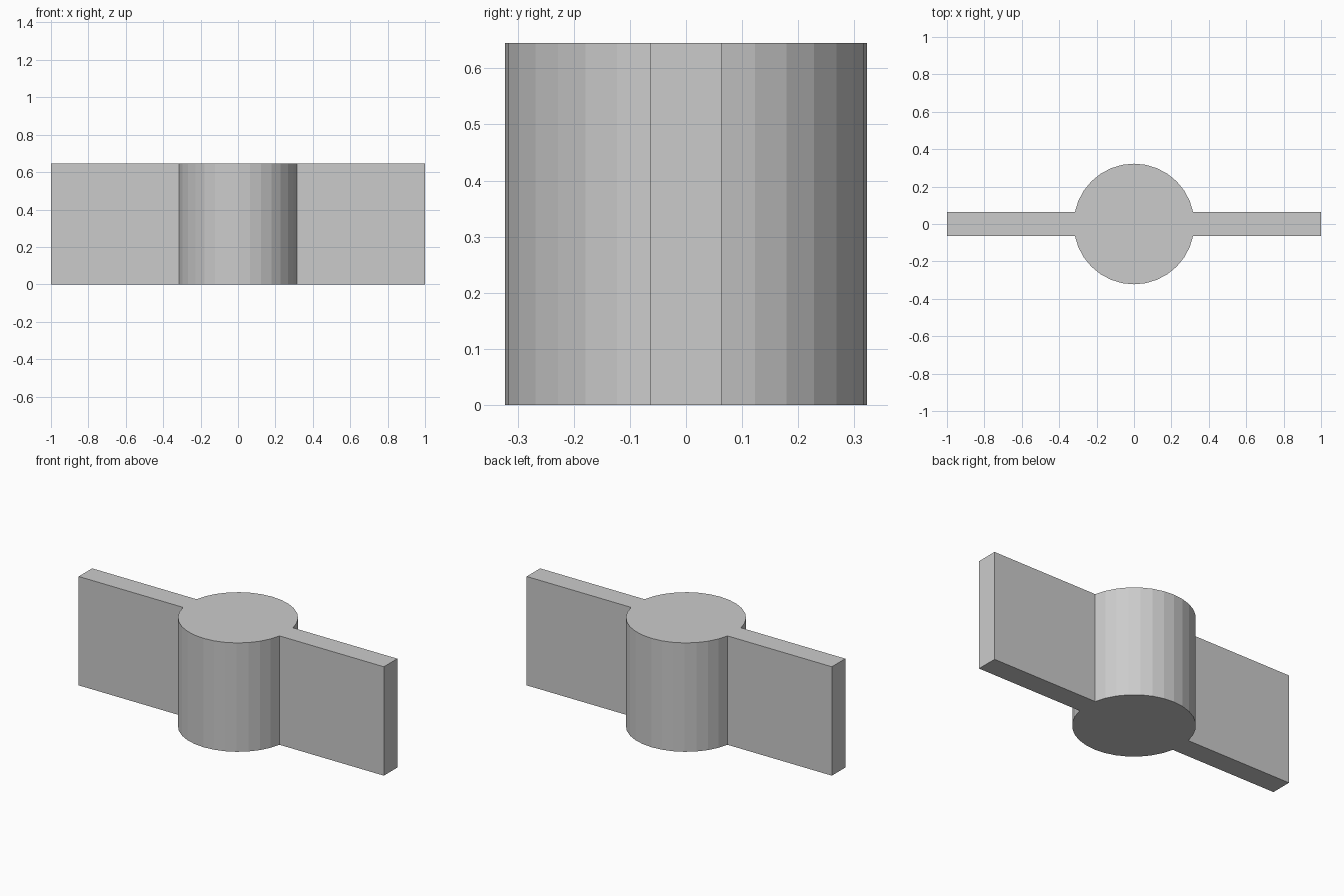
import bpy, bmesh
from math import sin, cos, pi

if "Cube" in bpy.data.objects:
    bpy.data.objects.remove(bpy.data.objects["Cube"])

RADIUS, HEIGHT, HALF_LENGTH, SIDES = 0.3225, 0.645, 1.0, 32
step = 2 * pi / SIDES
half_thick = RADIUS * sin(step)  # blades meet the hub at its facet corners

# Outline: two hub arcs joined by the square blade ends
outline = []
for side in (1, -1):
    outline += [(side * HALF_LENGTH, -side * half_thick),
                (side * HALF_LENGTH, side * half_thick)]
    outline += [(side * RADIUS * cos(i * step), side * RADIUS * sin(i * step))
                for i in range(1, SIDES // 2)]

# Extrude the outline into one solid hub with two flat blades
bm = bmesh.new()
base = bm.faces.new([bm.verts.new((x, y, 0)) for x, y in outline])
top = bmesh.ops.extrude_face_region(bm, geom=[base], use_keep_orig=True)
bmesh.ops.translate(bm, vec=(0, 0, HEIGHT),
                    verts=[v for v in top["geom"] if isinstance(v, bmesh.types.BMVert)])
bmesh.ops.recalc_face_normals(bm, faces=bm.faces)

mesh = bpy.data.meshes.new("hub_with_blades")
bm.to_mesh(mesh)
bm.free()
bpy.context.collection.objects.link(bpy.data.objects.new("hub_with_blades", mesh))
